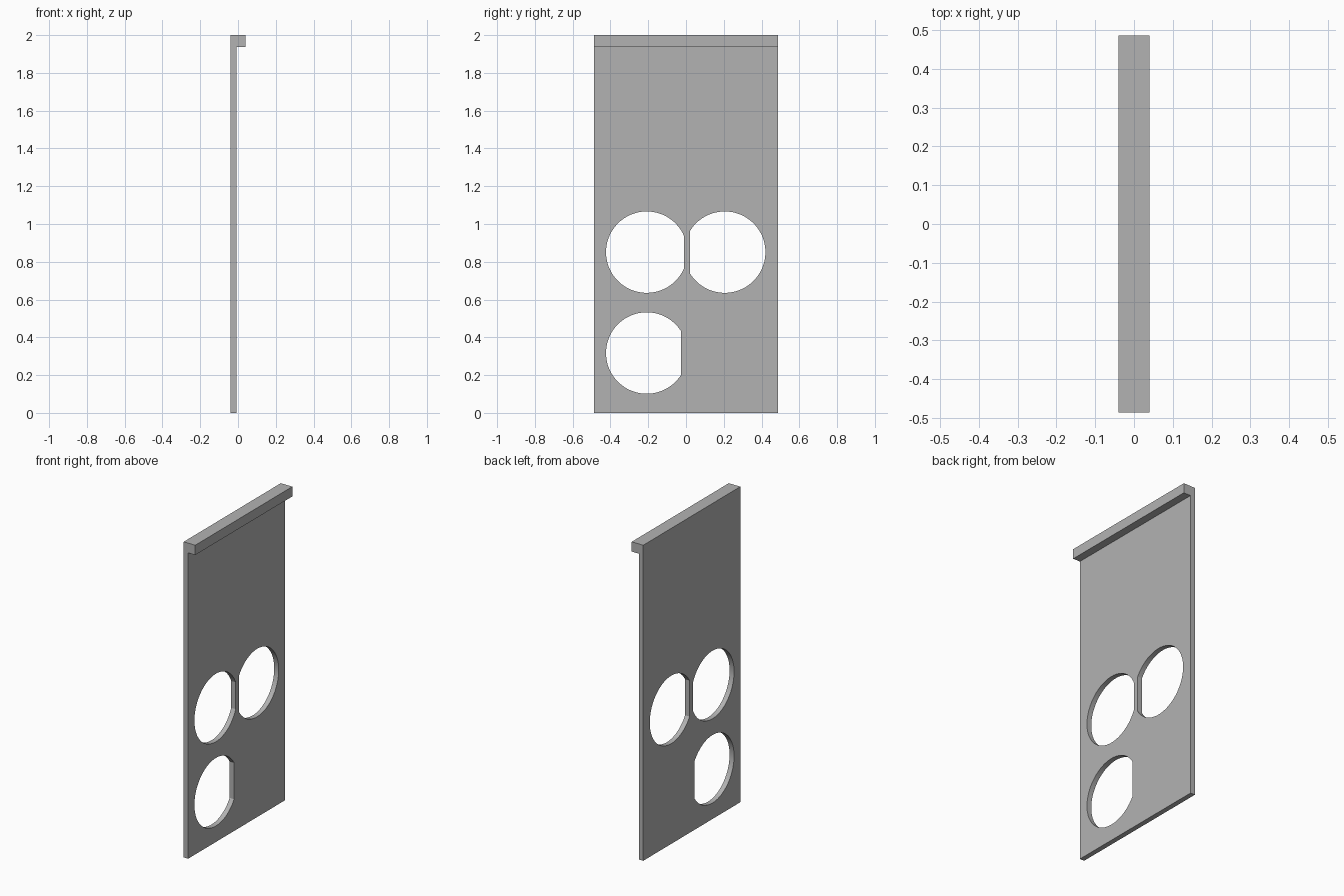
import bpy, bmesh, math

if "Cube" in bpy.data.objects:
    bpy.data.objects.remove(bpy.data.objects["Cube"])

HALF_Y, X_BACK, X_FRONT, X_LIP = 0.486, -0.0405, -0.009, 0.0405
LIP_Z, R = 1.938, 0.2155

grey = bpy.data.materials.new("grey")
grey.diffuse_color = (0.45, 0.45, 0.45, 1)
grey.use_nodes = True
grey.node_tree.nodes["Principled BSDF"].inputs["Base Color"].default_value = grey.diffuse_color


def prism(name, points, axis, start, end):
    """Extrude a closed outline along x (points are y, z) or y (points are x, z)."""
    def place(p, d):
        return (d, p[0], p[1]) if axis == "x" else (p[0], d, p[1])
    bm = bmesh.new()
    a = [bm.verts.new(place(p, start)) for p in points]
    b = [bm.verts.new(place(p, end)) for p in points]
    bm.faces.new(a)
    bm.faces.new(b[::-1])
    n = len(points)
    for i in range(n):
        bm.faces.new((a[i], b[i], b[(i + 1) % n], a[(i + 1) % n]))
    bmesh.ops.recalc_face_normals(bm, faces=bm.faces)
    mesh = bpy.data.meshes.new(name)
    bm.to_mesh(mesh)
    bm.free()
    mesh.materials.append(grey)
    obj = bpy.data.objects.new(name, mesh)
    bpy.context.collection.objects.link(obj)
    return obj


# Thin panel with a lip along the top edge
panel = prism("panel", [(X_BACK, 0), (X_FRONT, 0), (X_FRONT, LIP_Z),
                        (X_LIP, LIP_Z), (X_LIP, 2), (X_BACK, 2)],
              "y", -HALF_Y, HALF_Y)

# Round openings, each with a flat side: centre y, centre z, flat y
openings = [(-0.208, 0.851, -0.010), (0.205, 0.851, 0.022), (-0.208, 0.317, -0.026)]
for i, (cy, cz, flat) in enumerate(openings):
    side = 1 if flat > cy else -1
    half = math.acos(abs(flat - cy) / R)
    steps = 72
    outline = []
    for k in range(steps + 1):
        t = half + (2 * math.pi - 2 * half) * k / steps
        outline.append((cy + side * R * math.cos(t), cz + R * math.sin(t)))
    cutter = prism(f"opening_cutter_{i + 1}", outline, "x", -0.1, 0.1)
    cutter.hide_render = True
    cutter.hide_set(True)
    cut = panel.modifiers.new(f"opening_{i + 1}", "BOOLEAN")
    cut.operation = "DIFFERENCE"
    cut.solver = "EXACT"
    cut.object = cutter

# Smooth opening walls, sharp edges elsewhere
bpy.context.view_layer.objects.active = panel
panel.select_set(True)
for m in list(panel.modifiers):
    bpy.ops.object.modifier_apply(modifier=m.name)
bpy.ops.object.shade_smooth_by_angle(angle=math.radians(20))
